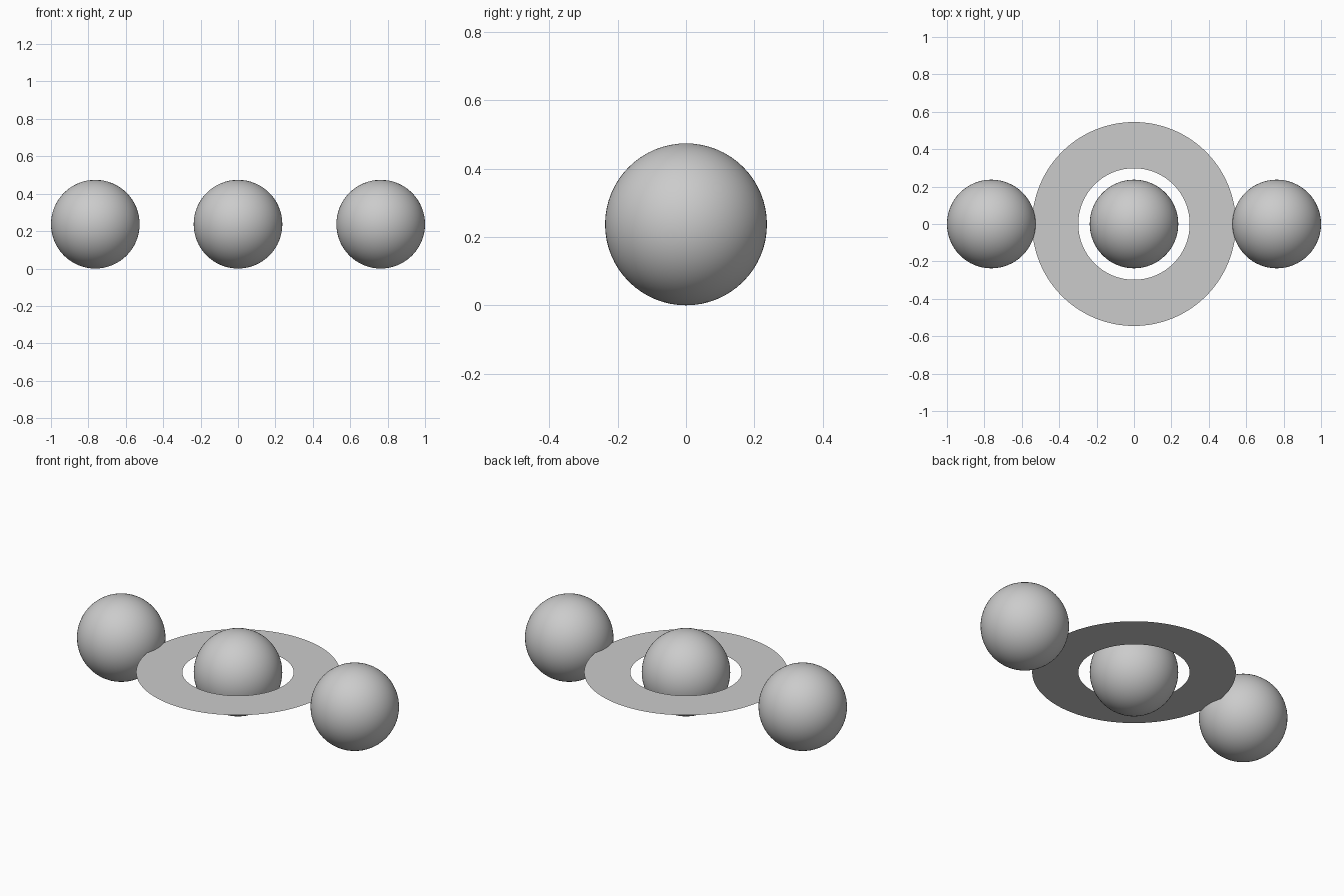
import bpy
import bmesh
import math

if "Cube" in bpy.data.objects:
    bpy.data.objects.remove(bpy.data.objects["Cube"])

R = 0.237            # sphere radius
OFFSET = 1 - R       # side sphere distance from centre
RING_IN, RING_OUT = 0.298, 0.545

grey = bpy.data.materials.new("light grey")
grey.diffuse_color = (0.6, 0.6, 0.6, 1)
grey.use_nodes = True
grey.node_tree.nodes["Principled BSDF"].inputs["Base Color"].default_value = grey.diffuse_color


def finish(name, bm, location):
    mesh = bpy.data.meshes.new(name)
    bm.to_mesh(mesh)
    bm.free()
    mesh.materials.append(grey)
    obj = bpy.data.objects.new(name, mesh)
    obj.location = location
    bpy.context.collection.objects.link(obj)
    return obj


# Three smooth balls in a row
for name, x in (("left_ball", -OFFSET), ("centre_ball", 0), ("right_ball", OFFSET)):
    bm = bmesh.new()
    bmesh.ops.create_uvsphere(bm, u_segments=64, v_segments=32, radius=R)
    for f in bm.faces:
        f.smooth = True
    finish(name, bm, (x, 0, R))

# Paper-thin flat ring around the centre ball
bm = bmesh.new()
N = 128
loops = [[bm.verts.new((r * math.cos(2 * math.pi * i / N),
                        r * math.sin(2 * math.pi * i / N), 0)) for i in range(N)]
         for r in (RING_IN, RING_OUT)]
inner, outer = loops
for i in range(N):
    j = (i + 1) % N
    bm.faces.new((inner[i], outer[i], outer[j], inner[j]))
finish("flat_ring", bm, (0, 0, R))
